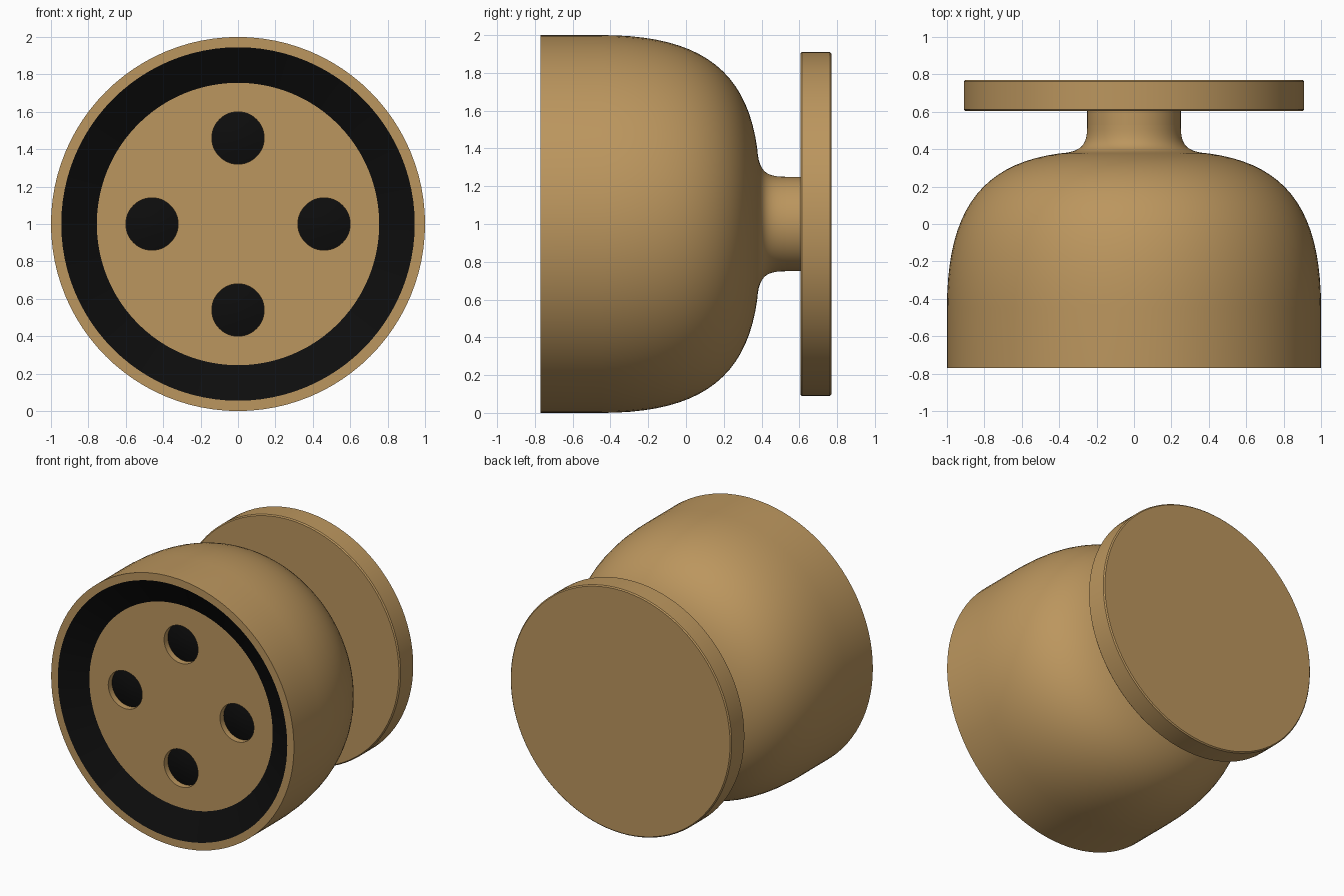
import bpy, bmesh, math
from mathutils import Vector
from mathutils.geometry import interpolate_bezier

cube = bpy.data.objects.get("Cube")
if cube:
    bpy.data.objects.remove(cube, do_unlink=True)

def material(name, rgb):
    m = bpy.data.materials.new(name)
    m.use_nodes = True
    m.diffuse_color = (*rgb, 1)
    m.node_tree.nodes["Principled BSDF"].inputs["Base Color"].default_value = (*rgb, 1)
    return m

TAN = material("warm tan metal", (0.50, 0.305, 0.112))
BLACK = material("black", (0.004, 0.004, 0.004))

def finish(name, bm, mats):
    mesh = bpy.data.meshes.new(name)
    bm.to_mesh(mesh)
    bm.free()
    for m in mats:
        mesh.materials.append(m)
    ob = bpy.data.objects.new(name, mesh)
    bpy.context.collection.objects.link(ob)
    bpy.ops.object.select_all(action="DESELECT")
    ob.select_set(True)
    bpy.context.view_layer.objects.active = ob
    bpy.ops.object.shade_smooth_by_angle(angle=math.radians(30))
    return ob

def lathe(name, profile, mats, cx=0, cz=1, sides=96, black_from=None):
    """Revolve (radius, y) points around an axis along y."""
    bm = bmesh.new()
    rings = []
    for r, y in profile:
        rings.append([bm.verts.new((cx + r * math.cos(a), y, cz + r * math.sin(a)))
                      for a in (math.tau * k / sides for k in range(sides))])
    for i in range(len(rings) - 1):
        for j in range(sides):
            k = (j + 1) % sides
            f = bm.faces.new((rings[i][j], rings[i + 1][j], rings[i + 1][k], rings[i][k]))
            if black_from is not None and i < black_from:
                f.material_index = 1
    bmesh.ops.remove_doubles(bm, verts=bm.verts, dist=1e-5)
    return finish(name, bm, mats)

def bezier(points, n):
    return [tuple(p.xy) for p in interpolate_bezier(*[Vector((*p, 0)) for p in points], n)]

FRONT, FACE, CUP = -0.77, -0.67, -0.625
FACE_R, HOLE_R, HOLE_DIST = 0.755, 0.14, 0.46

# Domed housing with front rim and flared neck
dome = bezier([(1, -0.45), (1, 0.07), (0.82, 0.32), (0.40, 0.377)], 20)
flare = bezier([(0.40, 0.377), (0.27, 0.385), (0.25, 0.43), (0.25, 0.53)], 12)
lathe("housing", [(0.945, FRONT), (1, FRONT)] + dome + flare[1:], [TAN])
lathe("neck", [(0.25, 0.53), (0.25, 0.61)], [TAN])

# Round wall plate with softened edges
lathe("wall_plate", [(0, 0.605), (0.902, 0.605), (0.91, 0.613),
                     (0.91, 0.762), (0.902, 0.77), (0, 0.77)], [TAN])

# Sloping black ring between rim and inner face
lathe("black_ring", [(FACE_R, FACE), (0.945, FRONT)], [BLACK])

# Recessed face with four lamp openings
centres = [(HOLE_DIST * math.cos(a), 1 + HOLE_DIST * math.sin(a))
           for a in (math.pi / 2 * k for k in range(4))]
bm = bmesh.new()
for r, cx, cz, n in [(FACE_R, 0, 1, 96)] + [(HOLE_R, x, z, 48) for x, z in centres]:
    ring = [bm.verts.new((cx + r * math.cos(math.tau * k / n), FACE,
                          cz + r * math.sin(math.tau * k / n))) for k in range(n)]
    for k in range(n):
        bm.edges.new((ring[k], ring[(k + 1) % n]))
bmesh.ops.triangle_fill(bm, edges=bm.edges[:], use_beauty=True)
bm.normal_update()
for f in bm.faces:
    if f.normal.y > 0:
        f.normal_flip()
finish("lamp_face", bm, [TAN])

# Lamp cups: black shallow lens and tan wall
for k, (x, z) in enumerate(centres):
    lathe(f"lamp_cup_{k + 1}",
          [(0, CUP - 0.02), (0.05, CUP - 0.017), (0.10, CUP - 0.009), (HOLE_R, CUP), (HOLE_R, FACE)],
          [TAN, BLACK], x, z, 48, black_from=3)
